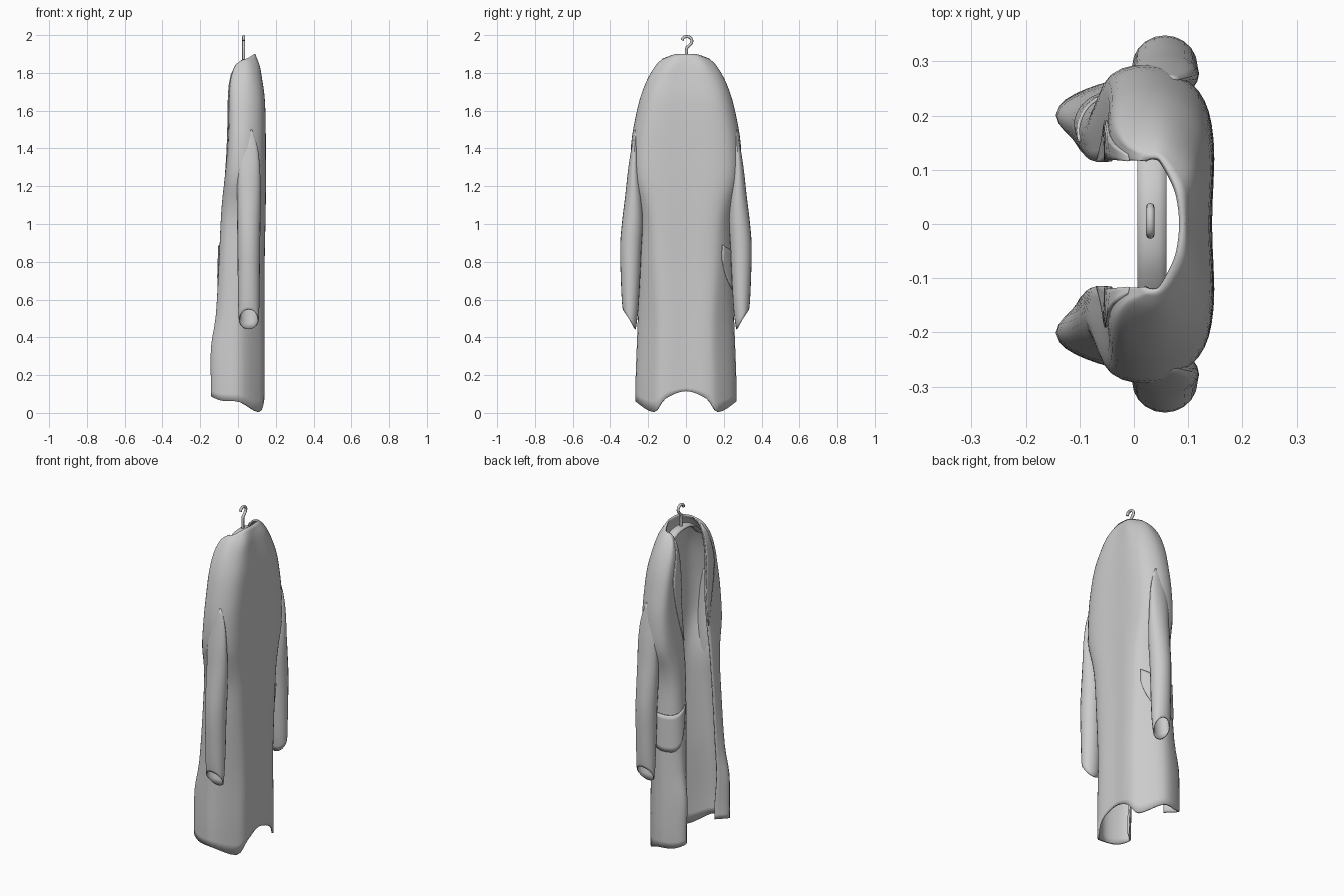
import bpy, math
from mathutils import Vector

if "Cube" in bpy.data.objects:
    bpy.data.objects.remove(bpy.data.objects["Cube"])

# ---------- helpers ----------
def finish(ob, thick=0.0):
    bpy.context.view_layer.objects.active = ob
    ob.select_set(True)
    if thick:
        m = ob.modifiers.new("thickness", 'SOLIDIFY')
        m.thickness, m.offset = thick, 0
    bpy.ops.object.shade_smooth_by_angle(angle=math.radians(50))
    ob.select_set(False)
    return ob

def grid(name, pts, thick=0.0, wrap=False, caps=False):
    n, m = len(pts), len(pts[0])
    verts = [tuple(p) for row in pts for p in row]
    faces = [(i*m + j, i*m + (j+1) % m, (i+1)*m + (j+1) % m, (i+1)*m + j)
             for i in range(n-1) for j in range(m if wrap else m-1)]
    if caps:
        faces += [tuple(range(m))[::-1], tuple((n-1)*m + j for j in range(m))]
    me = bpy.data.meshes.new(name)
    me.from_pydata(verts, [], faces)
    ob = bpy.data.objects.new(name, me)
    bpy.context.collection.objects.link(ob)
    return finish(ob, thick)

def spline(points, t):
    """Catmull-Rom through points at parameter t (0..n-1)."""
    n = len(points)
    i = max(0, min(int(t), n-2))
    f = t - i
    p1, p2 = points[i], points[i+1]
    p0 = points[i-1] if i else p1*2 - p2
    p3 = points[i+2] if i+2 < n else p2*2 - p1
    return 0.5*(p1*2 + (p2-p0)*f + (p0*2 - p1*5 + p2*4 - p3)*f*f
                + (p1*3 - p0 - p2*3 + p3)*f**3)

# ---------- coat shell: half sections from back centre to front edge ----------
# z, front x, back x, half width, edge x, edge y
rows = [(.18, -.139, .135, .257, -.085, .148), (.35, -.138, .135, .251, -.098, .148),
        (.52, -.112, .134, .245, -.096, .14), (.80, -.095, .135, .238, -.088, .13),
        (1.0, -.086, .139, .233, -.08, .122), (1.12, -.078, .141, .25, -.073, .118),
        (1.25, -.064, .142, .285, -.06, .115), (1.42, -.05, .141, .283, -.046, .115),
        (1.55, -.045, .140, .263, -.045, .118), (1.67, -.043, .135, .235, -.042, .12),
        (1.77, -.034, .121, .196, -.028, .12), (1.84, -.006, .108, .153, -.002, .118)]

def section(r):
    z, xf, xb, w, ex, ey = r
    f = min(1, max(0, (z - .45)/.65))        # lower part is rounder at the back
    return [Vector((x, y, z)) for x, y in (
        (xb - .003, 0), (xb, (.42 + .12*f)*w), (xb - .026, (.66 + .18*f)*w),
        (.01 + .035*f, w), (.62*xf, .95*w), (xf, (w + ey)/2), (ex, ey))]

sections = [section(r) for r in rows]
hem_z = (.115, .075, .005, .057, .065, .09, .09)
hem = [Vector((p.x, p.y, z)) for p, z in zip(sections[0], hem_z)]
neck = [Vector(p) for p in ((.088, 0, 1.898), (.082, .05, 1.897), (.068, .085, 1.886),
        (.05, .115, 1.874), (.04, .121, 1.87), (.03, .12, 1.868), (.02, .116, 1.863))]
sections = [hem] + sections + [neck]
columns = list(zip(*sections))
TOP = len(sections) - 1

def coat(u, t, off=0.0):
    """Surface point; u = -6..6 across the coat, t = row, off = distance outward."""
    s = -1 if u < 0 else 1
    def half(a):
        pts = [spline(c, t) for c in columns]
        first = pts[1].copy()
        first.y *= -1
        return spline([first] + pts, a + 1)
    a = abs(u)
    p = half(a)
    if off:
        d = half(min(a + .05, 6)) - half(max(a - .05, 0))
        p = p + Vector((d.y, -d.x, 0)).normalized()*off
    return Vector((p.x, s*p.y, p.z))

def row_at(z):
    lo, hi = 0, TOP
    for _ in range(25):
        mid = (lo + hi)/2
        lo, hi = (mid, hi) if spline(columns[3], mid).z < z else (lo, mid)
    return lo

grid("coat_body", [[coat(u/4, t/3) for u in range(-24, 25)] for t in range(TOP*3 + 1)], .01)

# lapels folded back along the front edges
for s in (-1, 1):
    lapel = []
    for k in range(13):
        f = k/12
        width = 1.1*min(1, f*1.6)*(1 - .4*max(0, f - .7)/.3) + .03
        t = row_at(1.25 + .59*f)
        lapel.append([coat(s*(6 - width*j/4), t, .007) for j in range(5)])
    grid("lapel", lapel, .006)

# patch pocket wrapped around one side
pocket = []
for k in range(9):
    v = k/8
    row = []
    for j in range(21):
        c = j/10 - 1
        top = .845 + .045*c*c
        bottom = .63 + .19*abs(c)**3
        z = bottom + (top - bottom)*v
        row.append(coat(2.05 + 3.45*j/20, row_at(z), .007 + .003*v))
    pocket.append(row)
grid("pocket", pocket, .006)

# ---------- sleeves, the upper end tapers into the shoulder ----------
# z, outer y, inner y, radius in x, tilt of the ring
sleeve = [(1.50, .268, .262, .015, 0), (1.40, .286, .258, .045, 0), (1.28, .304, .25, .057, 0),
          (1.15, .318, .236, .06, 0), (1.02, .334, .23, .059, 0), (.88, .345, .238, .057, 0),
          (.70, .341, .246, .055, .005), (.57, .336, .255, .053, .025),
          (.495, .331, .268, .05, .052)]
for s in (-1, 1):
    rings = []
    for z, yo, yi, rx, tilt in sleeve:
        ring = []
        for k in range(20):
            a = 2*math.pi*k/20
            ring.append(Vector((.057 + rx*math.sin(a),
                                s*((yo + yi)/2 + (yo - yi)/2*math.cos(a)),
                                z + tilt*math.cos(a))))
        rings.append(ring)
    cols = list(zip(*rings))
    grid("sleeve", [[spline(c, t/3) for c in cols] for t in range(3*len(rings) - 2)],
         .006, wrap=True)

# ---------- hanger ----------
bar = [Vector((.033, y, z)) for y, z in ((-.16, 1.775), (-.12, 1.815), (-.05, 1.85),
       (.05, 1.85), (.12, 1.815), (.16, 1.775))]
hang = []
for k in range(21):
    p = spline(bar, k/4)
    hang.append([p + Vector((.027*math.cos(a), 0, .012*math.sin(a)))
                 for a in (2*math.pi*i/12 for i in range(12))])
grid("hanger_bar", hang, wrap=True, caps=True)

cu = bpy.data.curves.new("hanger_hook", 'CURVE')
cu.dimensions, cu.bevel_depth, cu.bevel_resolution, cu.use_fill_caps = '3D', .008, 2, True
path = ((.003, 1.85), (.003, 1.925), (.012, 1.94), (.026, 1.954), (.031, 1.972),
        (.022, 1.987), (.004, 1.992), (-.013, 1.987), (-.02, 1.972))
pts = [Vector((.03, y, z)) for y, z in path]
sp = cu.splines.new('POLY')
sp.points.add(24)
for k in range(25):
    sp.points[k].co = (*spline(pts, k/3), 1)
hook = bpy.data.objects.new("hanger_hook", cu)
bpy.context.collection.objects.link(hook)
sp.use_smooth = True
